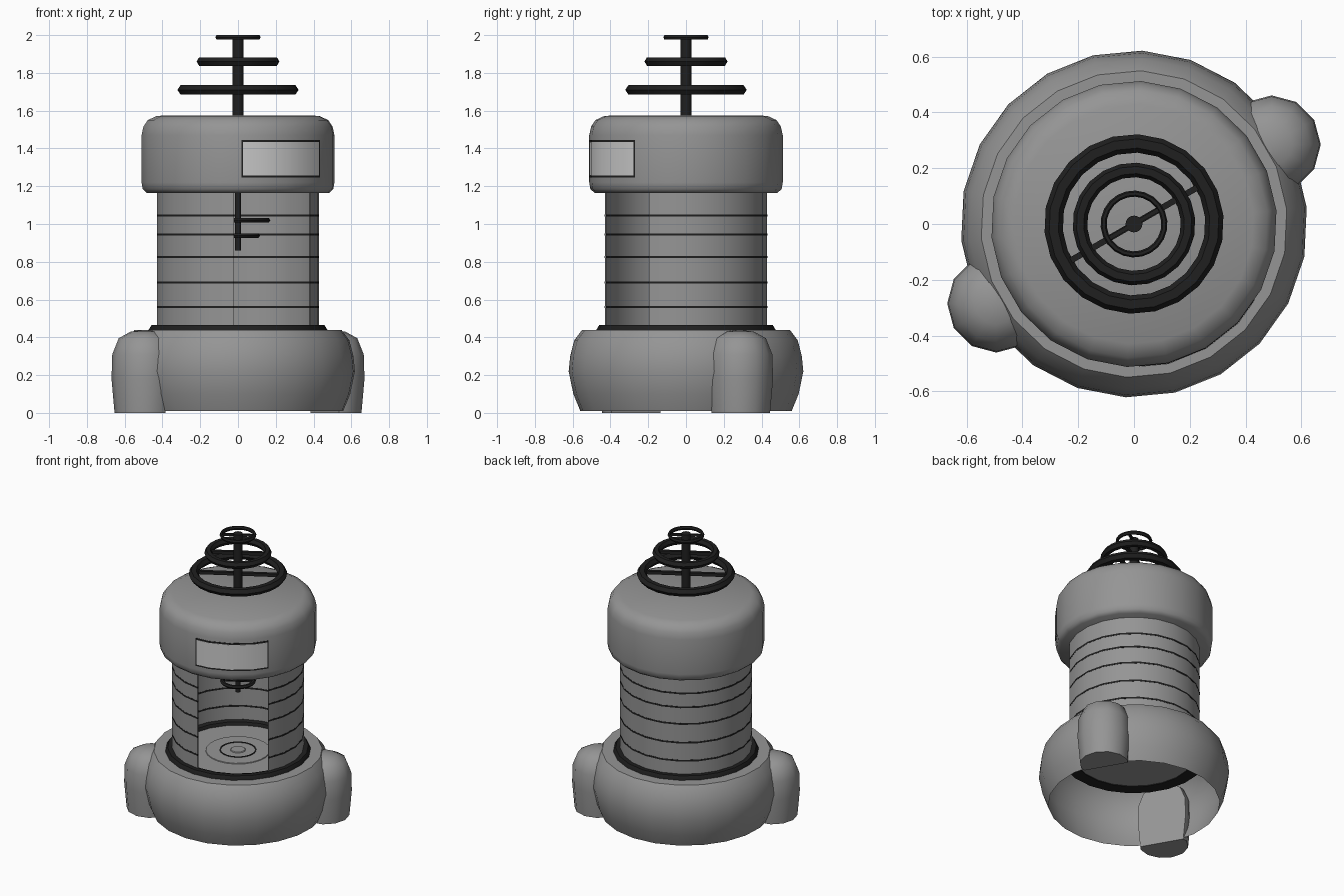
import bpy, bmesh
from math import radians, cos, sin, pi
from mathutils import Matrix

if "Cube" in bpy.data.objects:
    bpy.data.objects.remove(bpy.data.objects["Cube"])

SIDES = 22
STEP = 360 / SIDES
FRONT = -60                      # the opening faces front-right
FULL = [i * STEP for i in range(SIDES)]


def material(name, c):
    m = bpy.data.materials.new(name)
    m.diffuse_color = (c, c, c, 1)
    m.use_nodes = True
    m.node_tree.nodes["Principled BSDF"].inputs["Base Color"].default_value = m.diffuse_color
    return m


GREY = material("mid_grey", 0.3)
DARK = material("dark_trim", 0.014)
LIGHT = material("pale_panel", 0.95)


def finish(bm, name, mat=GREY, angle=40):
    bmesh.ops.remove_doubles(bm, verts=bm.verts, dist=1e-5)
    bmesh.ops.recalc_face_normals(bm, faces=bm.faces)
    me = bpy.data.meshes.new(name)
    bm.to_mesh(me)
    bm.free()
    ob = bpy.data.objects.new(name, me)
    bpy.context.collection.objects.link(ob)
    me.materials.append(mat)
    bpy.ops.object.select_all(action='DESELECT')
    ob.select_set(True)
    bpy.context.view_layer.objects.active = ob
    bpy.ops.object.shade_smooth_by_angle(angle=radians(angle))
    return ob


def lathe(name, profile, mat=GREY, angles=FULL, closed=False, step=STEP,
          centre=(0, 0), angle=40, full=True, cut=None):
    """Spin (radius, z) points; a partial sweep follows the same flat sides."""
    bm = bmesh.new()
    half = radians(step / 2)
    rings = []
    for a in angles:
        k = cos(half) / cos(radians(a % step) - half)
        t = radians(a + FRONT)
        rings.append([bm.verts.new((centre[0] + r * k * cos(t),
                                    centre[1] + r * k * sin(t), z)) for r, z in profile])
    n = len(profile)
    for i in range(len(rings) if full else len(rings) - 1):
        a, b = rings[i], rings[(i + 1) % len(rings)]
        for j in range(n if closed else n - 1):
            bm.faces.new((a[j], b[j], b[(j + 1) % n], a[(j + 1) % n]))
    if closed and not full:
        bm.faces.new(rings[0])
        bm.faces.new(rings[-1])
    bmesh.ops.remove_doubles(bm, verts=bm.verts, dist=1e-5)
    if cut:                      # slice off the inner side and cap it
        co, no = cut
        geom = bm.verts[:] + bm.edges[:] + bm.faces[:]
        bmesh.ops.bisect_plane(bm, geom=geom, plane_co=co, plane_no=no, clear_inner=True)
        bmesh.ops.holes_fill(bm, edges=[e for e in bm.edges if e.is_boundary])
    return finish(bm, name, mat, angle)


def box_profile(r0, r1, z0, z1):
    return [(r0, z0), (r1, z0), (r1, z1), (r0, z1)]


def hoop(name, outer, width, z, height):
    r, w, h = outer - width / 2, width / 2, height / 2
    lathe(name, [(r + w * cos(i * pi / 3), z + h * sin(i * pi / 3) / sin(pi / 3))
                 for i in range(6)], DARK, closed=True)


def spoke(name, length, z, size):
    bm = bmesh.new()
    bmesh.ops.create_cube(bm, size=1, matrix=Matrix.Translation((0, 0, z))
                          @ Matrix.Rotation(radians(30), 4, 'Z')
                          @ Matrix.Diagonal((length, size, size, 1)))
    finish(bm, name, DARK)


# Base: open-bottomed bulging shell
lathe("base_shell", [(0.56, 0.01), (0.597, 0.10), (0.622, 0.22), (0.614, 0.30),
                     (0.592, 0.385), (0.55, 0.44), (0.45, 0.44)], angle=50)

# Dark seat ring around the foot of the booth
lathe("seat_ring", [(0.40, 0.455), (0.43, 0.465), (0.46, 0.465), (0.475, 0.44),
                    (0.475, 0.36), (0.39, 0.36), (0.39, 0.435)], DARK, closed=True)

# Floor pad with raised circles
lathe("floor", [(0.40, 0.435), (0.212, 0.435), (0.21, 0.44), (0.05, 0.44),
                (0.046, 0.445), (0, 0.445)])
lathe("floor_underside", [(0.40, 0.365), (0, 0.365)])
lathe("floor_circle", box_profile(0.112, 0.12, 0.435, 0.444), DARK, closed=True)

# Side feet: domed posts left and right of the opening, flat on the inside
for side, a in (("right", 30), ("left", 210)):
    d = (cos(radians(a)), sin(radians(a)))
    lathe("foot_" + side, [(0, 0), (0.16, 0), (0.176, 0.18), (0.172, 0.31),
                           (0.138, 0.395), (0.075, 0.43), (0, 0.44)],
          angles=[i * 30 for i in range(12)], step=30,
          centre=(0.57 * d[0], 0.57 * d[1]),
          cut=((0.53 * d[0], 0.53 * d[1], 0), (d[0], d[1], 0)))

# Booth wall with a four-side opening, and its dark bands
wall = [i * STEP for i in range(2, SIDES - 1)]
lathe("booth_wall", box_profile(0.424, 0.43, 0.44, 1.20), angles=wall, closed=True, full=False)
for i, z in enumerate((0.56, 0.69, 0.825, 0.945, 1.045)):
    lathe(f"wall_band_{i}", box_profile(0.423, 0.431, z - 0.006, z + 0.006), DARK,
          angles=wall, closed=True, full=False)

# Head cap
lathe("head", [(0, 1.165), (0.485, 1.165), (0.507, 1.185), (0.513, 1.22), (0.513, 1.47),
               (0.503, 1.515), (0.48, 1.55), (0.43, 1.573), (0, 1.575)], angle=50)

# Curved front panel with dark frame
frame = [-28, -STEP, 0, STEP, 28]
panel = [-27, -STEP, 0, STEP, 27]
lathe("panel_frame", box_profile(0.50, 0.515, 1.245, 1.445), DARK, frame, True, full=False)
lathe("front_panel", box_profile(0.50, 0.517, 1.256, 1.434), LIGHT, panel, True, full=False)

# Roof aerial: mast, three hoops and spokes
lathe("roof_mast", [(0, 1.57), (0.03, 1.57), (0.03, 2.0), (0, 2.0)], DARK)
for i, (r, w, z, h) in enumerate(((0.322, 0.066, 1.71, 0.05), (0.22, 0.052, 1.86, 0.045),
                                  (0.12, 0.022, 1.988, 0.024))):
    hoop(f"roof_hoop_{i}", r, w, z, h)
    spoke(f"roof_spoke_{i}", 2 * r - w, z, 0.022 if i < 2 else 0.015)

# Hanging aerial inside the booth
lathe("ceiling_mast", [(0, 1.17), (0.017, 1.17), (0.017, 0.86), (0, 0.86)], DARK)
for i, (r, w, z, h) in enumerate(((0.172, 0.035, 1.02, 0.026), (0.117, 0.028, 0.938, 0.022))):
    hoop(f"ceiling_hoop_{i}", r, w, z, h)
    spoke(f"ceiling_spoke_{i}", 2 * r - w, z, 0.012)
